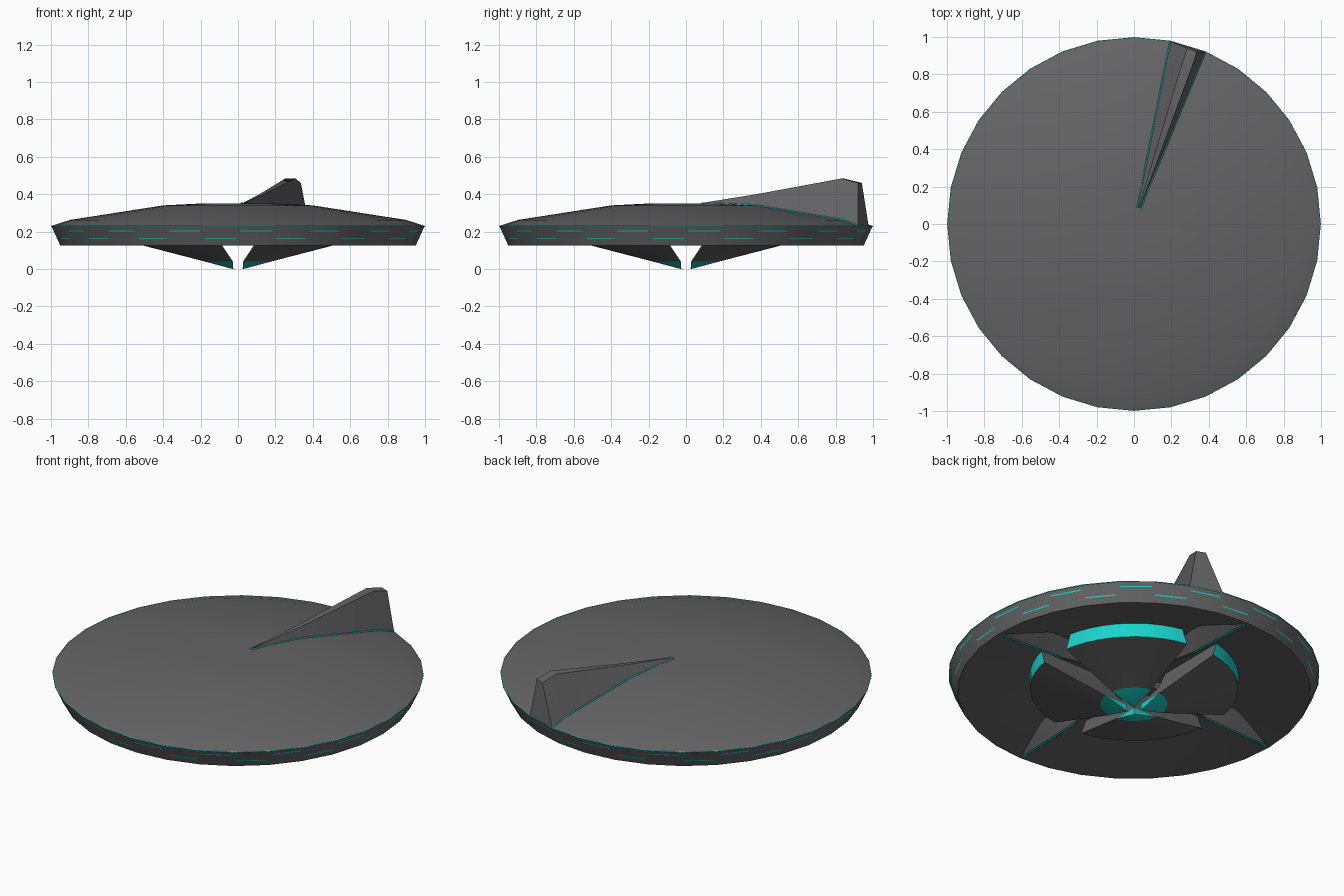
import bpy, bmesh
from math import sin, cos, pi, radians, asin
from mathutils import Vector

if "Cube" in bpy.data.objects:
    bpy.data.objects.remove(bpy.data.objects["Cube"])

def material(name, rgb):
    m = bpy.data.materials.new(name)
    m.diffuse_color = (*rgb, 1)
    m.use_nodes = True
    m.node_tree.nodes["Principled BSDF"].inputs["Base Color"].default_value = m.diffuse_color
    return m

DARK = material("dark_hull", (0.13, 0.13, 0.13))
GLOW = material("cyan_light", (0.01, 0.65, 0.60))
N = 32
STEP = 2 * pi / N

def finish(name, bm):
    bmesh.ops.recalc_face_normals(bm, faces=bm.faces[:])
    me = bpy.data.meshes.new(name)
    bm.to_mesh(me)
    bm.free()
    me.materials.append(DARK)
    me.materials.append(GLOW)
    ob = bpy.data.objects.new(name, me)
    bpy.context.collection.objects.link(ob)
    bpy.ops.object.select_all(action='DESELECT')
    ob.select_set(True)
    bpy.context.view_layer.objects.active = ob
    bpy.ops.object.shade_smooth_by_angle(angle=radians(30))
    return ob

def loft(name, rings, glow=lambda ring, i: False, cap_glow=False):
    """Skin closed rings of equal length and cap both ends."""
    bm = bmesh.new()
    vs = [[bm.verts.new(p) for p in r] for r in rings]
    n = len(rings[0])
    for k in range(len(vs) - 1):
        for i in range(n):
            j = (i + 1) % n
            f = bm.faces.new((vs[k][i], vs[k][j], vs[k + 1][j], vs[k + 1][i]))
            f.material_index = int(glow(k, i))
    bm.faces.new(vs[0]).material_index = int(cap_glow)
    bm.faces.new(vs[-1])
    return finish(name, bm)

def tube(name, pts, radius, cyclic=False):
    cu = bpy.data.curves.new(name, 'CURVE')
    cu.dimensions = '3D'
    cu.bevel_depth = radius
    cu.bevel_resolution = 0
    sp = cu.splines.new('POLY')
    sp.points.add(len(pts) - 1)
    for p, co in zip(sp.points, pts):
        p.co = (*co, 1)
    sp.use_cyclic_u = cyclic
    cu.materials.append(GLOW)
    ob = bpy.data.objects.new(name, cu)
    bpy.context.collection.objects.link(ob)

def polar(r, a, z):
    return Vector((r * cos(a), r * sin(a), z))

def circle(r, z):
    return [polar(r, i * STEP, z) for i in range(N)]

# Saucer hull: shallow dome, slanted rim, hollow underside
profile = [(0.2, 0.35), (0.4, 0.34), (0.9, 0.262), (0.998, 0.23),
           (0.95, 0.125), (0.93, 0.125), (0.62, 0.22)]
loft("saucer_hull", [circle(r, z) for r, z in profile])

# Glowing line around the widest edge
tube("rim_light_line", circle(0.996, 0.229), 0.003, True)

# Dashes on the rim facets, alternating between two heights
bm = bmesh.new()
for i in range(N):
    zc = 0.204 if i % 2 == 0 else 0.163
    quad = []
    for t, z in ((0.06, zc - 0.003), (0.94, zc - 0.003), (0.94, zc + 0.003), (0.06, zc + 0.003)):
        r = 0.95 + (z - 0.125) * 0.048 / 0.105 + 0.002
        quad.append(bm.verts.new(polar(r, i * STEP, z).lerp(polar(r, (i + 1) * STEP, z), t)))
    bm.faces.new(quad).material_index = 1
finish("rim_dashes", bm)

# Four engine lobes: stacked sectors (height, radius, half gap) narrowing downwards
layers = [(0.0, 0.038, 0.025), (0.04, 0.18, 0.028), (0.137, 0.56, 0.092), (0.226, 0.56, 0.12)]
ARC = 10
for q in range(4):
    rings = []
    for z, r, g in layers:
        a0 = asin(g / r)
        angs = [a0 + (pi / 2 - 2 * a0) * i / ARC for i in range(ARC + 1)]
        ring = [polar(r, a + q * pi / 2, z) for a in angs]
        ring.append(polar(g * 2 ** 0.5, pi / 4 + q * pi / 2, z))
        rings.append(ring)
    loft(f"engine_lobe_{q + 1}", rings,
         lambda k, i: k == 0 or (k == 2 and i < ARC), cap_glow=True)

# Four underside ribs, each with a light strip on its crest
ribs = [(0.06, 0.2, 0.02), (0.5, 0.14, 0.07), (0.7, 0.132, 0.09), (0.945, 0.126, 0.03)]
for q in range(4):
    a = q * pi / 2
    out, side = polar(1, a, 0), polar(1, a + pi / 2, 0)
    rings = []
    for r, z, w in ribs:
        top = 0.226 if r < 0.6 else (0.205 if r < 0.9 else 0.14)
        rings.append([out * r + side * s + Vector((0, 0, h))
                      for s, h in ((-w, top), (-0.008, z), (0.008, z), (w, top))])
    loft(f"underside_rib_{q + 1}", rings, lambda k, i: k >= 1 and i == 1)

# Tail fin rising from one hull segment
A_L, A_R = pi / 2 - STEP, pi / 2 - 2 * STEP
base = [(0.09, 0.351), (0.4, 0.34), (0.9, 0.262), (0.996, 0.23)]
ridge = [((0.028, 0.092), (0.032, 0.091), 0.354), ((0.115, 0.385), (0.14, 0.378), 0.4),
         ((0.253, 0.845), (0.307, 0.832), 0.484), ((0.285, 0.94), (0.336, 0.92), 0.46)]
rings = []
for (r, z), (left, right, h) in zip(base, ridge):
    rings.append([polar(r, A_L, z - 0.003), Vector((*left, h)),
                  Vector((*right, h)), polar(r, A_R, z - 0.003)])
loft("tail_fin", rings)

# Light lines along both feet of the fin
for name, a in (("fin_light_left", A_L), ("fin_light_right", A_R)):
    tube(name, [polar(r, a, z + 0.001) for r, z in base], 0.004)
